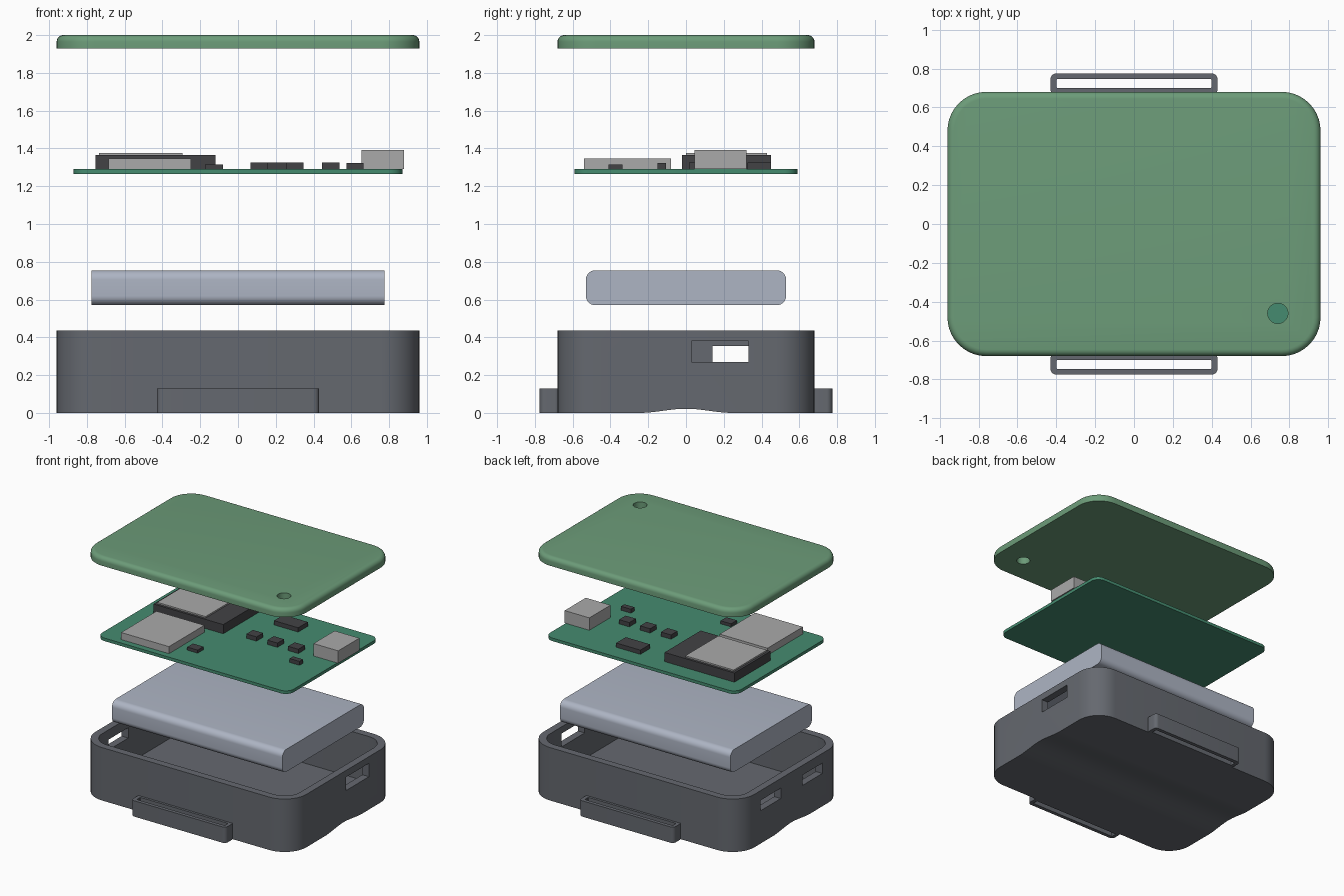
import bpy, bmesh
from math import sin, cos, pi, radians

if "Cube" in bpy.data.objects:
    bpy.data.objects.remove(bpy.data.objects["Cube"])

COLORS = {"case": (0.13, 0.14, 0.16), "lid": (0.15, 0.33, 0.19), "board": (0.06, 0.26, 0.16),
          "cell": (0.42, 0.46, 0.55), "chip": (0.055, 0.055, 0.06), "metal": (0.40, 0.40, 0.40)}
MATS = {}
for key, rgb in COLORS.items():
    MATS[key] = bpy.data.materials.new(key)
    MATS[key].diffuse_color = (*rgb, 1)


def rounded(hx, hy, r, n=10):
    """Rounded rectangle outline, counter-clockwise."""
    pts = []
    for k, (sx, sy) in enumerate([(1, 1), (-1, 1), (-1, -1), (1, -1)]):
        for i in range(n + 1):
            a = (k + i / n) * pi / 2
            pts.append((sx * (hx - r) + r * cos(a), sy * (hy - r) + r * sin(a)))
    return pts


def loft(name, rings, mat):
    """Closed solid skinned through equal-length rings of 3D points."""
    bm = bmesh.new()
    loops = [[bm.verts.new(p) for p in ring] for ring in rings]
    n = len(loops[0])
    for a, b in zip(loops, loops[1:]):
        for i in range(n):
            j = (i + 1) % n
            bm.faces.new((a[i], a[j], b[j], b[i]))
    bm.faces.new(loops[0][::-1])
    bm.faces.new(loops[-1])
    bmesh.ops.recalc_face_normals(bm, faces=bm.faces)
    me = bpy.data.meshes.new(name)
    bm.to_mesh(me)
    bm.free()
    ob = bpy.data.objects.new(name, me)
    bpy.context.collection.objects.link(ob)
    me.materials.append(MATS[mat])
    return ob


def slab(name, hx, hy, r, z0, z1, mat, cx=0, cy=0):
    pts = rounded(hx, hy, r)
    return loft(name, [[(x + cx, y + cy, z) for x, y in pts] for z in (z0, z1)], mat)


def box(name, x0, x1, y0, y1, z0, z1, mat):
    pts = [(x0, y0), (x1, y0), (x1, y1), (x0, y1)]
    return loft(name, [[(x, y, z) for x, y in pts] for z in (z0, z1)], mat)


def activate(ob):
    bpy.ops.object.select_all(action='DESELECT')
    ob.select_set(True)
    bpy.context.view_layer.objects.active = ob


def cut(ob, cutters):
    activate(ob)
    for c in cutters:
        m = ob.modifiers.new("cut", 'BOOLEAN')
        m.operation, m.solver, m.object = 'DIFFERENCE', 'EXACT', c
        bpy.ops.object.modifier_apply(modifier=m.name)
    for c in cutters:
        bpy.data.objects.remove(c, do_unlink=True)


def smooth(ob):
    activate(ob)
    bpy.ops.object.shade_smooth_by_angle(angle=radians(30))


# Case: open tray with port windows and a shallow arched underside
case = slab("case", 0.96, 0.68, 0.20, 0, 0.435, "case")
arch = [(-0.25 + 0.5 * i / 24, 0.011 * (1 - cos(2 * pi * i / 24)) - 0.0002) for i in range(25)]
arch = [(-0.25, -0.1)] + arch + [(0.25, -0.1)]
cut(case, [
    slab("cavity", 0.90, 0.62, 0.14, 0.06, 0.6, "case"),
    box("usb_window", 0.8, 1.1, 0.03, 0.33, 0.27, 0.38, "case"),
    box("slot_a", -1.1, -0.8, 0.14, 0.40, 0.27, 0.355, "case"),
    box("slot_b", -1.1, -0.8, -0.40, -0.14, 0.27, 0.355, "case"),
    loft("underside_arch", [[(x, y, z) for y, z in arch] for x in (-1.2, 1.2)], "case"),
])
smooth(case)

# Strap loops on the front and back
for side, s in (("front", -1), ("back", 1)):
    loop = slab("strap_loop_" + side, 0.43, 0.055, 0.03, 0, 0.13, "case", cy=s * 0.72)
    cut(loop, [slab("strap_slot", 0.40, 0.0225, 0.006, -0.1, 0.3, "case", cy=s * 0.7225)])
    smooth(loop)

# Battery: rounded profile run along x
prof = rounded(0.53, 0.0925, 0.05)
smooth(loft("battery", [[(x, y, z + 0.6625) for y, z in prof] for x in (-0.775, 0.775)], "cell"))

# Circuit board
smooth(slab("circuit_board", 0.87, 0.59, 0.07, 1.265, 1.29, "board"))

# Board components: x0, x1, y0, y1, top, material
Z = 1.29
parts = {
    "radio_module": (-0.755, -0.12, -0.02, 0.45, 1.365, "chip"),
    "sensor_block": (-0.685, -0.25, -0.54, -0.08, 1.348, "metal"),
    "usb_socket": (0.655, 0.88, 0.045, 0.32, 1.392, "metal"),
    "control_chip": (0.10, 0.32, 0.325, 0.45, 1.325, "chip"),
    "small_chip_front": (-0.175, -0.08, -0.41, -0.335, 1.315, "chip"),
    "small_chip_right": (0.575, 0.665, -0.15, -0.105, 1.322, "chip"),
}
for i in range(3):
    x = 0.112 + 0.19 * i
    parts[f"small_chip_{i + 1}"] = (x - 0.046, x + 0.046, 0.015, 0.10, 1.325, "chip")
for name, (x0, x1, y0, y1, top, mat) in parts.items():
    box(name, x0, x1, y0, y1, Z, top, mat)
box("module_shield", -0.735, -0.295, 0.0, 0.43, 1.365, 1.377, "metal")

# Lid: rounded top edge and an indicator hole
F = 0.035
rings = [(0, 1.93)] + [(F * (1 - cos(a)), 2 - F + F * sin(a)) for a in [i * pi / 12 for i in range(7)]]
lid = loft("lid", [[(x, y, z) for x, y in rounded(0.96 - d, 0.68 - d, 0.20 - d)]
                   for d, z in rings], "lid")
cut(lid, [slab("indicator_hole", 0.052, 0.052, 0.0519, 1.8, 2.1, "lid", cx=0.74, cy=-0.46)])
smooth(lid)

for m in bpy.data.materials:
    if m.users and not m.is_grease_pencil:
        m.use_nodes = True
        m.node_tree.nodes["Principled BSDF"].inputs["Base Color"].default_value = m.diffuse_color
